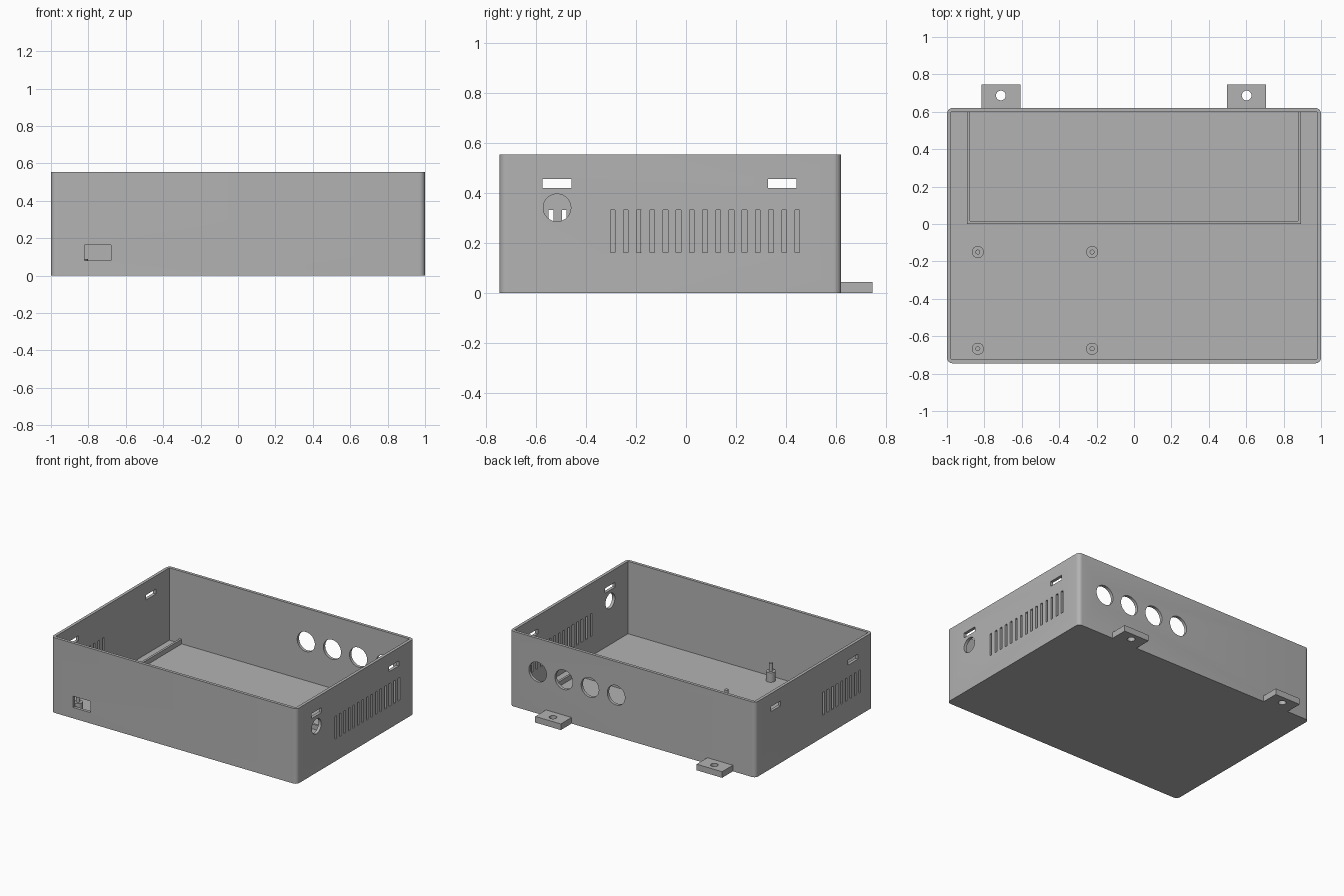
import bpy, bmesh, math
from mathutils import Matrix, Vector

cube = bpy.data.objects.get("Cube")
if cube:
    bpy.data.objects.remove(cube, do_unlink=True)

grey = bpy.data.materials.new("plain grey")
grey.use_nodes = True
colour = (0.45, 0.45, 0.45, 1)
grey.diffuse_color = colour
grey.node_tree.nodes["Principled BSDF"].inputs["Base Color"].default_value = colour

X, FRONT, BACK, TOP = 1.0, -0.745, 0.62, 0.553
WALL, FLOOR = 0.022, 0.02


def box(bm, lo, hi):
    lo, hi = Vector(lo), Vector(hi)
    m = Matrix.Translation((lo + hi) / 2) @ Matrix.Diagonal((*(hi - lo), 1))
    return bmesh.ops.create_cube(bm, size=1, matrix=m)["verts"]


def rod(bm, centre, radius, length, axis="Z"):
    turn = Matrix.Identity(4)
    if axis != "Z":
        turn = Matrix.Rotation(math.pi / 2, 4, "Y" if axis == "X" else "X")
    bmesh.ops.create_cone(bm, cap_ends=True, segments=48, radius1=radius, radius2=radius,
                          depth=length, matrix=Matrix.Translation(centre) @ turn)


def finish(name, bm):
    mesh = bpy.data.meshes.new(name)
    bm.to_mesh(mesh)
    bm.free()
    mesh.materials.append(grey)
    obj = bpy.data.objects.new(name, mesh)
    bpy.context.collection.objects.link(obj)
    return obj


def cut(obj, bm):
    """Subtract the shapes in bm from obj and discard the cutter."""
    cutter = finish("cutter", bm)
    cutter.hide_render = True
    mod = obj.modifiers.new("cut", "BOOLEAN")
    mod.operation, mod.solver, mod.object = "DIFFERENCE", "EXACT", cutter
    deps = bpy.context.evaluated_depsgraph_get()
    mesh = bpy.data.meshes.new_from_object(obj.evaluated_get(deps))
    obj.modifiers.clear()
    obj.data = mesh
    bpy.data.objects.remove(cutter, do_unlink=True)


def smooth(obj):
    bpy.ops.object.select_all(action="DESELECT")
    obj.select_set(True)
    bpy.context.view_layer.objects.active = obj
    bpy.ops.object.shade_smooth_by_angle(angle=math.radians(30))


# Open tray with rounded upright corners
bm = bmesh.new()
box(bm, (-X, FRONT, 0), (X, BACK, TOP))
upright = [e for e in bm.edges if abs(e.verts[0].co.z - e.verts[1].co.z) > 0.1]
bmesh.ops.bevel(bm, geom=upright, offset=0.03, segments=6, profile=0.5, affect="EDGES")
tray = finish("tray", bm)
bm = bmesh.new()
box(bm, (WALL - X, FRONT + WALL, FLOOR), (X - WALL, BACK - WALL, TOP + 0.1))
cut(tray, bm)

# Openings in the walls
bm = bmesh.new()
for side, first, count in ((1, -0.293, 15), (-1, -0.592, 9)):
    def side_slot(y, width, z0, z1):
        xs = sorted((side * 0.95, side * 1.05))
        box(bm, (xs[0], y - width / 2, z0), (xs[1], y + width / 2, z1))
    for i in range(count):
        side_slot(first + i * 0.0527, 0.019, 0.163, 0.331)
    for y in (-0.515, 0.384):
        side_slot(y, 0.115, 0.42, 0.456)
rod(bm, (X, -0.515, 0.341), 0.055, 0.1, "X")
for i in range(4):
    rod(bm, (0.135 + i * 0.213, BACK, 0.306), 0.072, 0.1, "Y")
box(bm, (-0.82, FRONT - 0.05, 0.08), (-0.68, FRONT + 0.05, 0.163))
cut(tray, bm)
smooth(tray)

# Mounting tabs behind the back wall
for name, x in (("right_mounting_tab", -0.712), ("left_mounting_tab", 0.602)):
    bm = bmesh.new()
    box(bm, (x - 0.104, BACK - 0.01, 0), (x + 0.104, 0.745, 0.045))
    tab = finish(name, bm)
    bm = bmesh.new()
    rod(bm, (x, 0.687, 0.02), 0.026, 0.2)
    cut(tab, bm)
    smooth(tab)

# Low ridge framing the rear compartment
bm = bmesh.new()
box(bm, (-0.893, 0, 0.01), (0.893, BACK - 0.01, 0.055))
ridge = finish("compartment_ridge", bm)
bm = bmesh.new()
box(bm, (-0.877, 0.016, -0.1), (0.877, BACK + 0.1, 0.2))
cut(ridge, bm)

# Board standoffs with locating pins
for row, y in (("front", -0.667), ("rear", -0.15)):
    for side, x in (("right", -0.835), ("left", -0.224)):
        bm = bmesh.new()
        rod(bm, (x, y, 0.05), 0.032, 0.08)
        rod(bm, (x, y, 0.115), 0.013, 0.07)
        smooth(finish(f"{row}_{side}_standoff", bm))
